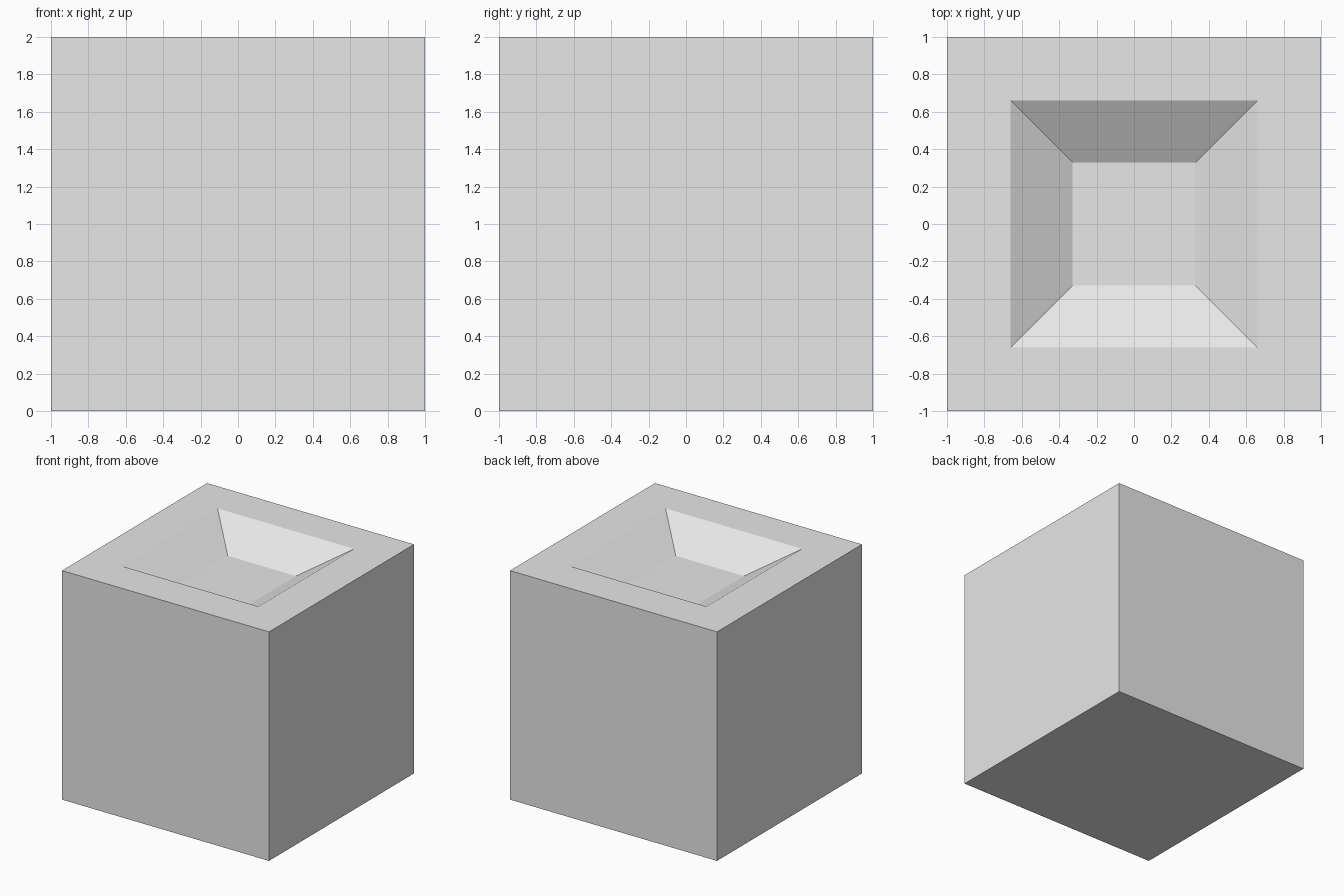
import bpy
import bmesh

default = bpy.data.objects.get("Cube")
if default:
    bpy.data.objects.remove(default, do_unlink=True)

# Plain grey material
grey = bpy.data.materials.new("light_grey")
grey.use_nodes = True
colour = (0.8, 0.8, 0.8, 1)
grey.diffuse_color = colour
grey.node_tree.nodes["Principled BSDF"].inputs["Base Color"].default_value = colour

# Solid block standing on the ground
bm = bmesh.new()
bmesh.ops.create_cube(bm, size=2)
bmesh.ops.translate(bm, vec=(0, 0, 1), verts=bm.verts)
bm.normal_update()
top = max(bm.faces, key=lambda f: f.calc_center_median().z)

# Flat rim, then a recess with sloping walls down to a smaller floor
bmesh.ops.inset_region(bm, faces=[top], thickness=0.34, use_even_offset=True)
bmesh.ops.inset_region(bm, faces=[top], thickness=0.33, use_even_offset=True)
bmesh.ops.translate(bm, vec=(0, 0, -0.2), verts=top.verts)
bmesh.ops.recalc_face_normals(bm, faces=bm.faces)

mesh = bpy.data.meshes.new("recessed_block")
bm.to_mesh(mesh)
bm.free()
mesh.materials.append(grey)
block = bpy.data.objects.new("recessed_block", mesh)
bpy.context.collection.objects.link(block)
